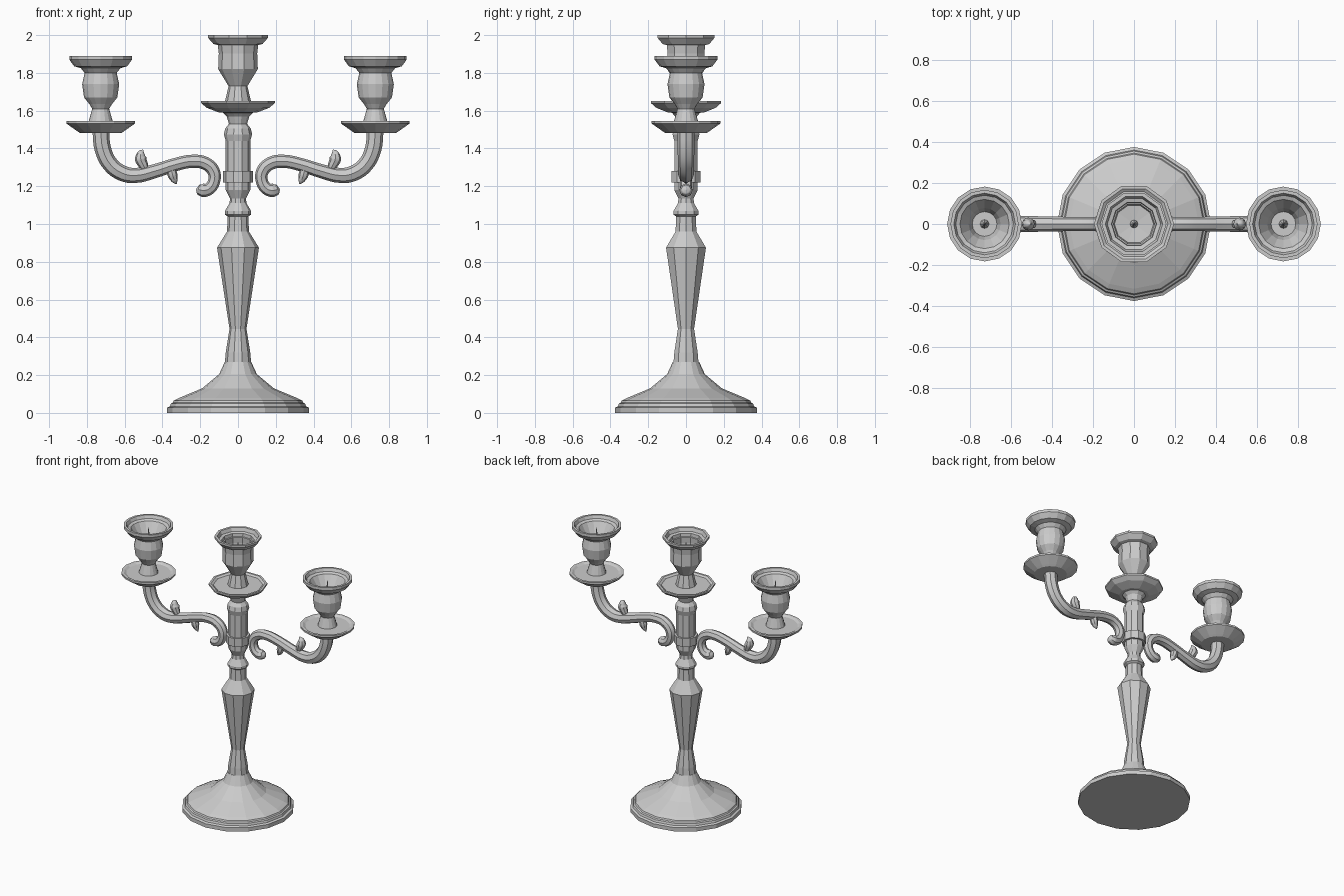
import bpy, bmesh, math


def lathe(name, profile, sides, x=0.0):
    """Spin an (r, z) profile round the vertical line at x."""
    bm = bmesh.new()
    rings = []
    for r, z in profile:
        if r == 0:
            rings.append([bm.verts.new((x, 0, z))] * sides)
        else:
            rings.append([bm.verts.new((x + r * math.cos(2 * math.pi * i / sides),
                                        r * math.sin(2 * math.pi * i / sides), z))
                          for i in range(sides)])
    for a, b in zip(rings, rings[1:]):
        for i in range(sides):
            j = (i + 1) % sides
            bm.faces.new(list(dict.fromkeys((a[i], a[j], b[j], b[i]))))
    bmesh.ops.recalc_face_normals(bm, faces=bm.faces)
    me = bpy.data.meshes.new(name)
    bm.to_mesh(me)
    bm.free()
    ob = bpy.data.objects.new(name, me)
    bpy.context.collection.objects.link(ob)
    return ob


def tube(name, points, side, res=4):
    """Smooth round tube through (x, z, radius) points, mirrored by side."""
    cu = bpy.data.curves.new(name, 'CURVE')
    cu.dimensions = '3D'
    cu.bevel_depth = 1.0
    cu.bevel_resolution = 2
    cu.resolution_u = res
    cu.use_fill_caps = True
    sp = cu.splines.new('BEZIER')
    sp.bezier_points.add(len(points) - 1)
    for bp, (x, z, r) in zip(sp.bezier_points, points):
        bp.co = (side * x, 0, z)
        bp.radius = r
        bp.handle_left_type = bp.handle_right_type = 'AUTO'
    ob = bpy.data.objects.new(name, cu)
    bpy.context.collection.objects.link(ob)
    bpy.ops.object.select_all(action='DESELECT')
    ob.select_set(True)
    bpy.context.view_layer.objects.active = ob
    bpy.ops.object.convert(target='MESH')
    bpy.ops.object.shade_smooth_by_angle(angle=math.radians(40))


# Stepped foot
lathe("foot", [(0, 0), (.375, 0), (.375, .028), (.36, .035), (.355, .05), (.345, .055),
               (.34, .065), (.315, .078), (.19, .13), (.10, .205), (.07, .27), (0, .27)], 16)

# Turned stem up to the arms
lathe("stem", [(0, .25), (.07, .26), (.065, .32), (.045, .445), (.111, .875), (.058, .96),
               (.055, 1.04), (.07, 1.05), (.07, 1.068), (.045, 1.11), (.042, 1.135),
               (.065, 1.18), (.065, 1.44), (.075, 1.475), (.068, 1.505), (.048, 1.53),
               (.06, 1.57), (.085, 1.595), (0, 1.595)], 10)
lathe("collar", [(.06, 1.22), (.08, 1.22), (.08, 1.28), (.06, 1.28)], 10)

# Centre drip pan and candle cup
lathe("centre_pan", [(0, 1.585), (.10, 1.59), (.165, 1.615), (.195, 1.64), (.195, 1.652),
                     (.18, 1.652), (.165, 1.642), (0, 1.642)], 10)
lathe("centre_cup", [(0, 1.64), (.07, 1.645), (.05, 1.73), (.105, 1.82), (.10, 1.945),
                     (.13, 1.953), (.158, 1.985), (.158, 2.0), (.14, 2.0), (.13, 1.975),
                     (.11, 1.97), (.095, 1.85), (0, 1.84)], 10)
lathe("centre_spike", [(0, 1.83), (.02, 1.84), (.01, 1.87), (0, 1.97)], 8)

for side, tag in ((1, "right"), (-1, "left")):
    cx = side * .727
    # Scrolled arm
    tube("arm_" + tag, [(.727, 1.50, .044), (.715, 1.395, .044), (.675, 1.315, .043),
                        (.61, 1.268, .042), (.545, 1.257, .04), (.44, 1.28, .037),
                        (.33, 1.315, .035), (.24, 1.332, .035), (.175, 1.322, .035),
                        (.13, 1.28, .034), (.127, 1.225, .032), (.155, 1.185, .033),
                        (.185, 1.178, .036), (.21, 1.183, .026), (.22, 1.186, .006)], side)
    # Curled leaves on the arm
    tube("upper_leaf_" + tag, [(.48, 1.27, .012), (.50, 1.31, .025), (.515, 1.345, .032),
                               (.513, 1.375, .02), (.502, 1.393, .003)], side)
    tube("lower_leaf_" + tag, [(.355, 1.30, .025), (.345, 1.255, .026),
                               (.335, 1.23, .017), (.325, 1.212, .003)], side)
    # Arm drip pan, candle cup and spike
    lathe("pan_" + tag, [(0, 1.48), (.11, 1.482), (.125, 1.492), (.182, 1.532),
                         (.182, 1.545), (.165, 1.545), (.15, 1.536), (0, 1.536)], 16, cx)
    lathe("cup_" + tag, [(0, 1.53), (.065, 1.54), (.045, 1.61), (.06, 1.635), (.088, 1.67),
                         (.098, 1.74), (.085, 1.80), (.105, 1.825), (.14, 1.835),
                         (.166, 1.87), (.166, 1.89), (.15, 1.89), (.14, 1.868), (.12, 1.86),
                         (.078, 1.79), (.06, 1.73), (0, 1.73)], 16, cx)
    lathe("spike_" + tag, [(0, 1.72), (.022, 1.73), (.01, 1.78), (0, 1.88)], 8, cx)
